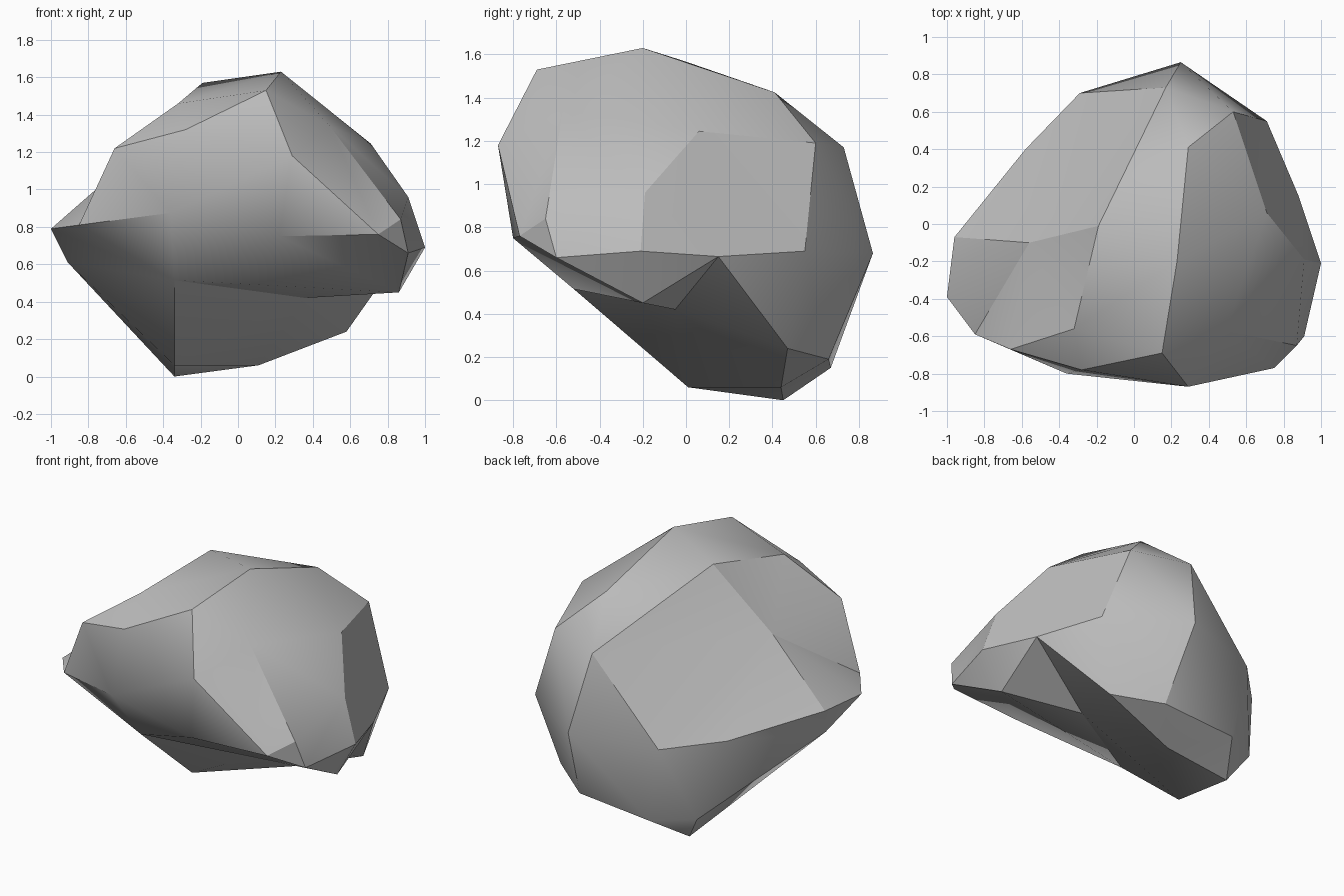
import bpy
import bmesh
from math import radians
from mathutils import Vector

default_cube = bpy.data.objects.get("Cube")
if default_cube:
    bpy.data.objects.remove(default_cube, do_unlink=True)

# Corners of the boulder, grouped by height
foot = dict(F=(.11, .44, .06), G=(-.34, .01, .06), H=(-.34, .45, 0),
            I=(-.45, .53, .17), J=(-.2, .67, .15), K=(.31, .66, .19),
            E=(.58, .47, .24))
underside = dict(A=(-.34, -.52, .515), B=(.36, -.05, .42), C=(.86, -.2, .45))
girdle = dict(D=(.88, .15, .665), L=(-.91, -.15, .61), M=(-1, -.39, .79),
              N=(-.96, -.07, .79), O=(-.58, .4, .67), P=(-.29, .7, .65),
              Q=(.25, .865, .68), R=(.71, .55, .69), S=(1, -.21, .69),
              T=(.91, -.6, .66), U=(.75, -.77, .76), V=(.22, -.8, .75),
              W=(-.36, -.8, .875), X=(-.85, -.59, .81), Y=(.87, -.65, .84))
shoulder = dict(a=(.91, -.19, .96), b=(.71, .06, 1.245), c=(.53, .6, 1.19),
                d=(.17, .73, 1.17), e=(-.56, -.1, 1.175), f=(-.66, -.67, 1.22),
                g=(-.28, -.78, 1.32), h=(.29, -.87, 1.18), i=(.49, -.57, 1.34))
crown = dict(j=(.29, .41, 1.425), k=(-.19, -.01, 1.57), l=(-.32, -.56, 1.46),
             m=(.15, -.69, 1.53), n=(.23, -.2, 1.63))
corners = {**foot, **underside, **girdle, **shoulder, **crown}

# Ridges run from corner to corner; each hollow has spokes from its hub
ridges = ["fgmhUT", "fXWVU", "XMNO", "OIHLN", "abcRD", "SDECS", "kdQcj",
          "dPQRE", "YUTYa", "lfX", "lm", "knj", "nm", "inb", "ibc", "LI"]
hollows = {"A": "VCBWXMLG", "B": "CDEFGA", "e": "klfXMNOPd", "i": "mnbaYh"}
centre = Vector((0, 0, .85))


def stone_material(name, value):
    mat = bpy.data.materials.new(name)
    mat.use_nodes = True
    colour = (value, value, value, 1)
    mat.diffuse_color = colour
    mat.node_tree.nodes["Principled BSDF"].inputs["Base Color"].default_value = colour
    return mat


def crosses(p, q, r, s):
    """Whether two arcs on the sphere cross."""
    p, q, r, s = p.co, q.co, r.co, s.co
    first, second = p.cross(q), r.cross(s)
    return (first.dot(r) * first.dot(s) < 0 and second.dot(p) * second.dot(q) < 0
            and (p + q).dot(r + s) > 0)


def force_edge(bm, start, end):
    """Turn the edges lying across a ridge until the ridge itself exists."""
    for attempt in range(12):
        if bm.edges.get((start, end)):
            return
        turned = False
        for edge in bm.edges[:]:
            if not edge.is_valid:
                continue
            p, q = edge.verts
            if {p, q} & {start, end} or not crosses(p, q, start, end):
                continue
            r, s = [v for f in edge.link_faces for v in f.verts if v not in (p, q)]
            if crosses(p, q, r, s) and bmesh.utils.edge_rotate(edge, False):
                turned = True
        if not turned:
            return


# Lay the skin out on a sphere, arrange its edges, then move corners to place
bm = bmesh.new()
verts = {name: bm.verts.new((Vector(p) - centre).normalized())
         for name, p in corners.items()}
bmesh.ops.convex_hull(bm, input=bm.verts[:])
for chain in ridges:
    for start, end in zip(chain, chain[1:]):
        force_edge(bm, verts[start], verts[end])
for hub, spokes in hollows.items():
    for tip in spokes:
        force_edge(bm, verts[hub], verts[tip])
for name, vert in verts.items():
    vert.co = corners[name]
bmesh.ops.recalc_face_normals(bm, faces=bm.faces[:])

mesh = bpy.data.meshes.new("boulder")
bm.to_mesh(mesh)
bm.free()
boulder = bpy.data.objects.new("boulder", mesh)
bpy.context.scene.collection.objects.link(boulder)
mesh.materials.append(stone_material("grey_stone", .5))

# Soften shallow creases and keep the hard ridges
bpy.ops.object.select_all(action='DESELECT')
boulder.select_set(True)
bpy.context.view_layer.objects.active = boulder
bpy.ops.object.shade_smooth_by_angle(angle=radians(30))
